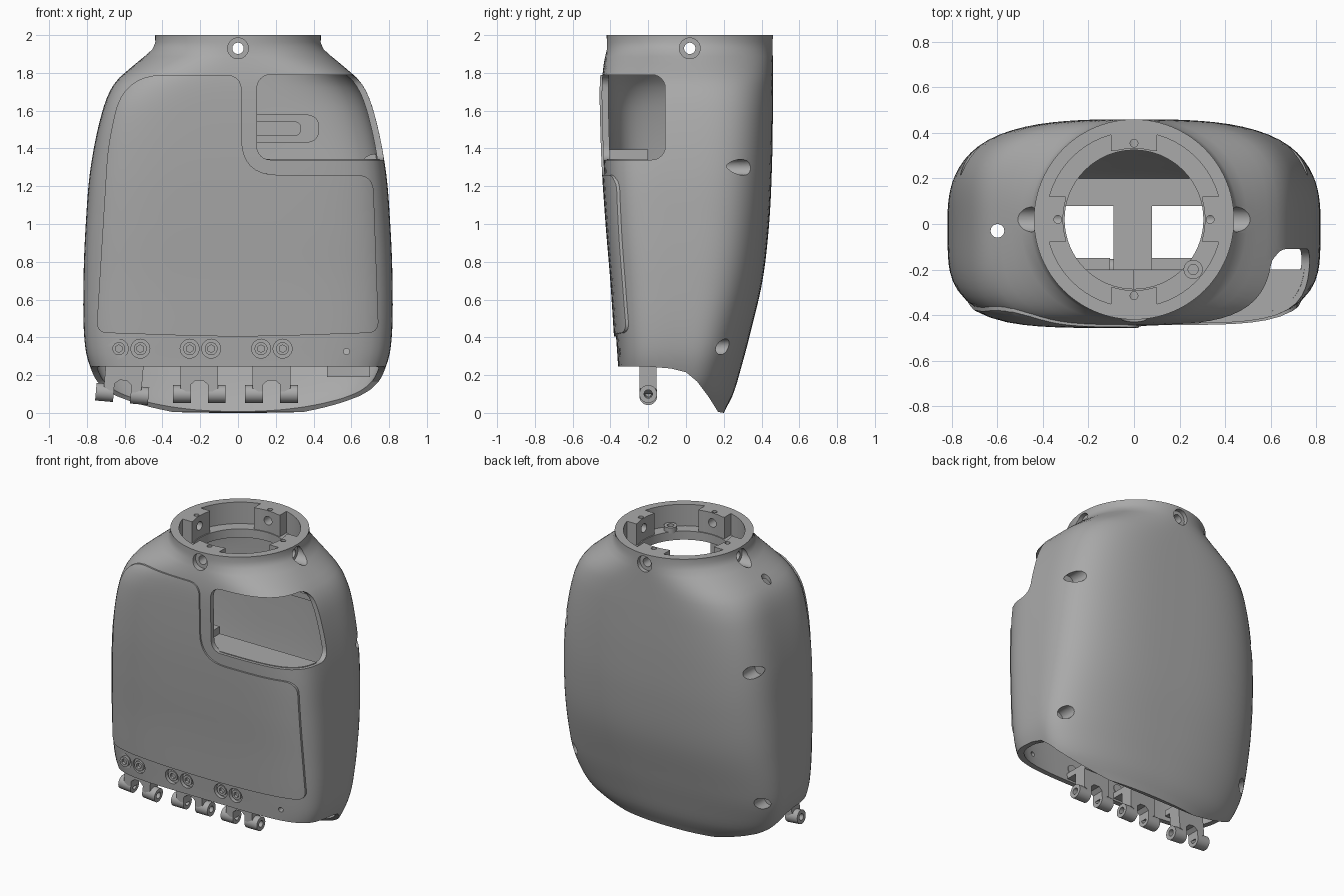
import bpy, bmesh, math
from mathutils import Vector, Matrix

if "Cube" in bpy.data.objects:
    bpy.data.objects.remove(bpy.data.objects["Cube"])

grey = bpy.data.materials.new("plain grey")
grey.use_nodes = True
grey.diffuse_color = (0.4, 0.4, 0.4, 1)
grey.node_tree.nodes["Principled BSDF"].inputs["Base Color"].default_value = (0.4, 0.4, 0.4, 1)

# Body sections: height, half width, front y, back y, front and back squareness
SECTIONS = [
    (-.1, .45, -.35, .16, 4, 2.2), (0, .55, -.35, .2, 4, 2.2),
    (.1, .7, -.355, .25, 4.5, 2.3), (.25, .785, -.36, .295, 5, 2.5),
    (.4, .814, -.37, .335, 5, 2.7), (.7, .818, -.39, .405, 5, 3),
    (1, .806, -.415, .44, 5, 3.2), (1.3, .78, -.435, .455, 5, 3.3),
    (1.6, .717, -.445, .46, 5, 3.3), (1.75, .65, -.445, .46, 4, 3),
    (1.85, .54, -.435, .46, 2.8, 2.5), (1.92, .46, -.422, .46, 2.1, 2.1),
    (1.96, .44, -.42, .46, 2, 2), (2, .44, -.42, .46, 2, 2)]
CY = .02


def section(z):
    """Smoothly interpolated section values at height z."""
    i = 0
    while i < len(SECTIONS) - 2 and z > SECTIONS[i + 1][0]:
        i += 1
    a, b = SECTIONS[i], SECTIONS[i + 1]
    p, n = SECTIONS[max(i - 1, 0)], SECTIONS[min(i + 2, len(SECTIONS) - 1)]
    h = b[0] - a[0]
    t = (z - a[0]) / h
    out = []
    for k in range(1, len(a)):
        ma = (b[k] - p[k]) / (b[0] - p[0]) * h
        mb = (n[k] - a[k]) / (n[0] - a[0]) * h
        out.append((2*t**3 - 3*t*t + 1) * a[k] + (t**3 - 2*t*t + t) * ma
                   + (3*t*t - 2*t**3) * b[k] + (t**3 - t*t) * mb)
    return out


def finish(name, bm):
    bmesh.ops.recalc_face_normals(bm, faces=bm.faces)
    me = bpy.data.meshes.new(name)
    bm.to_mesh(me)
    bm.free()
    ob = bpy.data.objects.new(name, me)
    bpy.context.collection.objects.link(ob)
    me.materials.append(grey)
    return ob


def loft(name, grow, lo, hi, rings=56, sides=96):
    bm = bmesh.new()
    rows = []
    for r in range(rings + 1):
        z = lo + (hi - lo) * r / rings
        w, f, b, nf, nb = section(z)
        row = []
        for s in range(sides):
            a = 2 * math.pi * s / sides
            c, d = math.cos(a), math.sin(a)
            n, depth = (nb, b - CY + grow) if d >= 0 else (nf, CY - f + grow)
            k = (abs(c)**n + abs(d)**n) ** (-1 / n)
            row.append(bm.verts.new(((w + grow) * c * k, CY + depth * d * k, z)))
        rows.append(row)
    for p, q in zip(rows, rows[1:]):
        for s in range(sides):
            t = (s + 1) % sides
            bm.faces.new((p[s], p[t], q[t], q[s]))
    bm.faces.new(rows[0][::-1])
    bm.faces.new(rows[-1])
    return finish(name, bm)


def prism(name, pts, axis, lo, hi):
    """Extrude an outline along x (points y,z) or y (points x,z)."""
    bm = bmesh.new()
    put = (lambda p, d: (d, *p)) if axis == "x" else (lambda p, d: (p[0], d, p[1]))
    face = bm.faces.new([bm.verts.new(put(p, lo)) for p in pts])
    ext = bmesh.ops.extrude_face_region(bm, geom=[face])["geom"]
    bmesh.ops.translate(bm, vec=put((0, 0), hi - lo),
                        verts=[v for v in ext if isinstance(v, bmesh.types.BMVert)])
    return finish(name, bm)


def rounded(corners, steps=8):
    """Outline with every corner (x, z, radius) rounded."""
    out = []
    for i, (x, z, r) in enumerate(corners):
        c = Vector((x, z))
        a = c + (Vector(corners[i - 1][:2]) - c).normalized() * r
        b = c + (Vector(corners[(i + 1) % len(corners)][:2]) - c).normalized() * r
        for s in range(steps + 1 if r else 1):
            t = s / steps
            p = c + (a - c) * (1 - t)**2 + (b - c) * t**2
            out.append((p.x, p.y))
    return out


def box(name, lo, hi, bevel=0):
    bm = bmesh.new()
    bmesh.ops.create_cube(bm, size=1)
    for v in bm.verts:
        v.co = [l + (h - l) * (c + .5) for l, h, c in zip(lo, hi, v.co)]
    if bevel:
        bmesh.ops.bevel(bm, geom=bm.edges[:], offset=bevel, segments=6,
                        profile=.5, affect="EDGES")
    return finish(name, bm)


def rod(name, start, end, r, sides=32):
    a, b = Vector(start), Vector(end)
    bm = bmesh.new()
    turn = (b - a).to_track_quat("Z", "Y").to_matrix().to_4x4()
    bmesh.ops.create_cone(bm, cap_ends=True, segments=sides, radius1=r, radius2=r,
                          depth=(b - a).length,
                          matrix=Matrix.Translation((a + b) / 2) @ turn)
    return finish(name, bm)


def boolean(ob, tool, op="DIFFERENCE"):
    mod = ob.modifiers.new("cut", "BOOLEAN")
    mod.operation, mod.solver, mod.object = op, "EXACT", tool
    bpy.context.view_layer.objects.active = ob
    bpy.ops.object.modifier_apply(modifier=mod.name)
    bpy.data.objects.remove(tool)
    return ob


# Hollow shell, open below
body = loft("body_shell", 0, -.1, 2)
boolean(body, loft("cavity", -.035, -.09, 1.79))
boolean(body, prism("bottom_cut", [(-1, .25), (-.2, .245), (-.08, .235), (0, .215), (.06, .165),
                                   (.12, .085), (.17, .005), (.2, 0), (1, 0), (1, -.5), (-1, -.5)],
                    "x", -1, 1))
boolean(body, box("window_cut", (.1, -.8, 1.34), (1.2, -.11, 1.79), .07))

# Neck well, through hole and screw holes
boolean(body, rod("neck_hole", (0, CY, 1.5), (0, CY, 2.2), .305, 64))
boolean(body, rod("neck_well", (0, CY, 1.85), (0, CY, 2.2), .385, 64))
for i in range(4):
    d = Vector((math.cos(i * math.pi / 2), math.sin(i * math.pi / 2), 0))
    c = Vector((0, CY, 1.93))
    boss = box("neck_boss", (-.1, .3, 1.84), (.1, .4, 2))
    boss.data.transform(Matrix.Translation((0, CY, 0)) @ Matrix.Rotation((i - 1) * math.pi / 2, 4, "Z"))
    boolean(boss, rod("inner_round", (0, CY, 1.8), (0, CY, 2.2), .312, 64))
    boolean(boss, rod("bore", c + d * .2, c + d * .6, .03))
    boolean(boss, rod("pin_hole", c + d * .335, c + d * .335 + Vector((0, 0, .2)), .017))
    boolean(body, rod("recess", c + d * .41, c + d * .8, .055))
    boolean(body, rod("bore", c + d * .3, c + d * .6, .03))
boolean(body, rod("shoulder_hole", (-.6, -.03, 1.5), (-.6, -.03, 2), .03))
stud = rod("neck_stud", (.26, -.2, 1.84), (.26, -.2, 1.88), .042)
boolean(stud, rod("stud_hole", (.26, -.2, 1.86), (.26, -.2, 1.9), .022))

# Screw recesses drilled from the back, with solid bosses trimmed to the shell
for side in (-1, 1):
    for x, y, z in ((.72, .21, 1.3), (.725, .11, .35)):
        boolean(body, rod("recess", (side * x, y, z), (side * x, .7, z), .042))
        boss = rod("rear_boss", (side * x, y - .06, z), (side * x, .5, z), .07)
        boolean(boss, loft("trim", -.012, 0, 1.9), "INTERSECT")
        boolean(boss, rod("recess", (side * x, y, z), (side * x, .7, z), .042))

# Front screws and hinges; the outermost hinge hangs slightly swung
for n, x in enumerate((-.575, -.2, .178)):
    for sx in (x - .056, x + .058):
        boolean(body, rod("recess", (sx, -.6, .34), (sx, -.336, .34), .05))
        head = rod("hinge_screw", (sx, -.356, .34), (sx, -.325, .34), .034)
        boolean(head, rod("socket", (sx, -.4, .34), (sx, -.332, .34), .02, 6))
    hx = x - (.025, .005, 0)[n]
    parts = [prism("hinge_leaf", [(hx - .1, .29), (hx - .1, .13), (hx - .045, .1), (hx - .045, .15),
                                  (hx - .02, .172), (hx + .02, .172), (hx + .045, .15),
                                  (hx + .045, .1), (hx + .1, .13), (hx + .1, .29)],
                   "y", -.245, -.155)]
    for s in (-1, 1):
        barrel = rod("hinge_barrel", (hx + s * .045, -.2, .1), (hx + s * .14, -.2, .1), .047)
        boolean(barrel, rod("pin_bore", (hx, -.2, .1), (hx + s * .2, -.2, .1), .022))
        parts.append(barrel)
    if n == 0:
        pivot = Matrix.Translation((hx, -.2, .25))
        for part in parts:
            part.data.transform(pivot @ Matrix.Rotation(math.radians(5), 4, "Y") @ pivot.inverted())
    box("hinge_mount", (hx - .1, -.335 if n else -.29, .26), (hx + .1, -.15, .3))
boolean(body, rod("pin_hole", (.575, -.6, .325), (.575, -.2, .325), .016))

# Raised front door that follows the shell
door = loft("front_door", .011, .2, 1.9)
outline = rounded([(-.75, .425, .06), (0, .4, .3), (.745, .425, .06), (.715, 1.26, .09),
                   (.02, 1.26, .19), (.02, 1.79, .09), (-.61, 1.79, .22), (-.69, 1.4, .1)])
boolean(door, prism("door_outline", outline, "y", -.9, -.1), "INTERSECT")
boolean(door, loft("door_back", -.015, .1, 1.95))

# Compartment floor behind the window, trimmed to the shell
for name, lo, hi in (("window_floor", (0, -.6, 1.3), (.9, -.2, 1.345)),
                     ("inner_floor", (-.5, -.6, 1.345), (0, -.2, 1.395))):
    boolean(box(name, lo, hi), loft("trim", -.02, .2, 1.9), "INTERSECT")

# Inner tray and rear slot seen through the openings
box("tray_bar", (-.6, .08, .56), (.6, .2, .6))
box("tray_arm", (-.09, -.2, .56), (.08, .09, .6))
slot = prism("rear_slot", rounded([(0, 1.43, 0), (.43, 1.43, .075), (.43, 1.58, .075), (0, 1.58, 0)]),
             "y", .38, .42)
boolean(slot, prism("slot_cut", rounded([(-.1, 1.47, 0), (.33, 1.47, .03), (.33, 1.54, .03), (-.1, 1.54, 0)]),
                    "y", .3, .41))
box("corner_lug", (.47, .06, .19), (.7, .13, .26))

# Smooth curved faces, keep crisp edges
for ob in bpy.context.collection.objects:
    if ob.type == "MESH" and ob.data.materials and ob.data.materials[0] == grey:
        bpy.ops.object.select_all(action="DESELECT")
        ob.select_set(True)
        bpy.context.view_layer.objects.active = ob
        bpy.ops.object.shade_smooth_by_angle(angle=math.radians(40))
